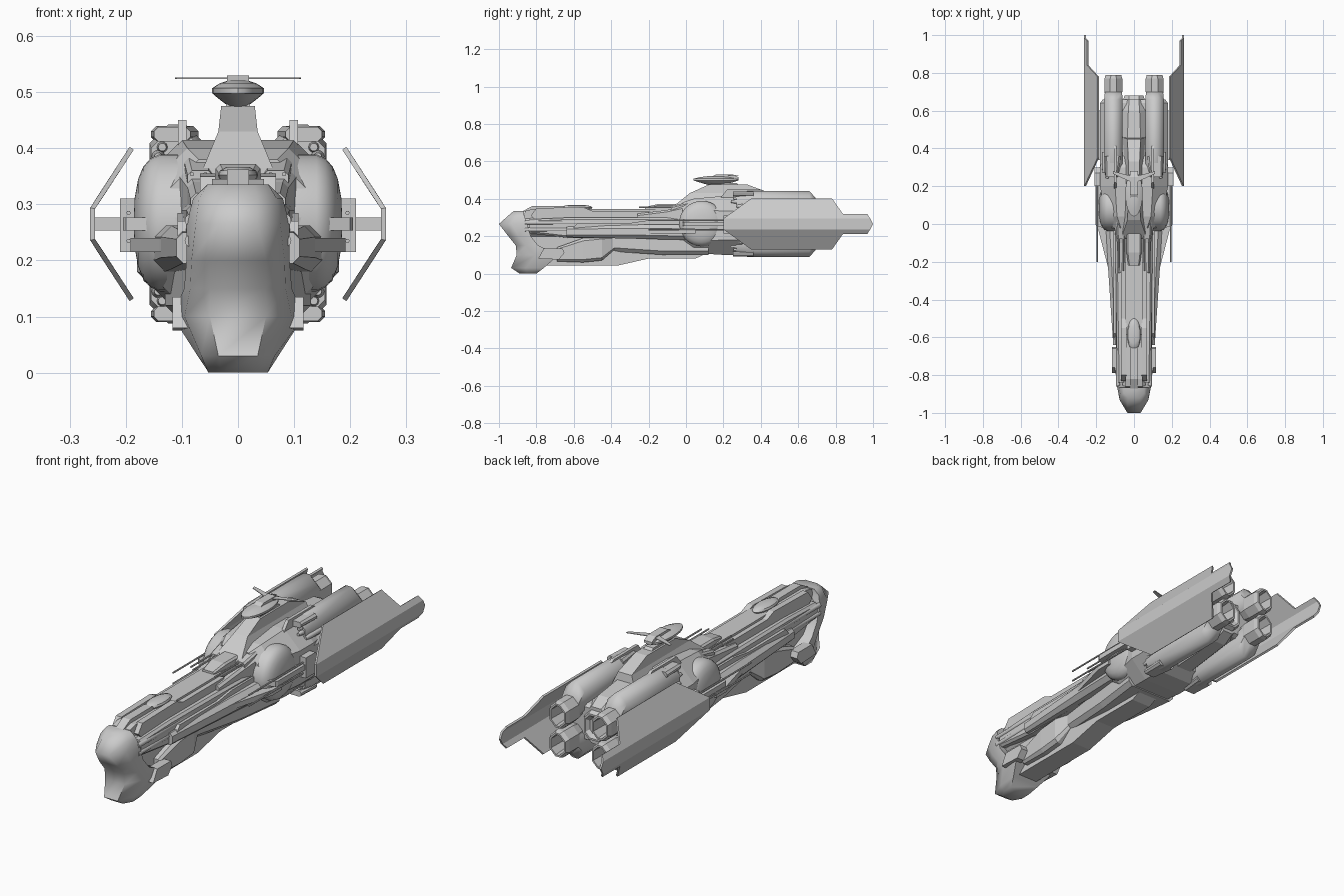
import bpy, bmesh, math

def make(name, verts, faces, mirror=False, smooth=0):
    me = bpy.data.meshes.new(name)
    me.from_pydata(verts, [], faces)
    bm = bmesh.new()
    bm.from_mesh(me)
    bmesh.ops.remove_doubles(bm, verts=bm.verts, dist=1e-5)
    bmesh.ops.recalc_face_normals(bm, faces=bm.faces)
    bm.to_mesh(me)
    bm.free()
    ob = bpy.data.objects.new(name, me)
    bpy.context.collection.objects.link(ob)
    if mirror:
        ob.modifiers.new("mirror", 'MIRROR')
    if smooth:
        bpy.ops.object.select_all(action='DESELECT')
        ob.select_set(True)
        bpy.context.view_layer.objects.active = ob
        bpy.ops.object.shade_smooth_by_angle(angle=math.radians(smooth))
    return ob

def loft(name, rings, mirror=False, smooth=0):
    n = len(rings[0])
    verts = [p for r in rings for p in r]
    faces = [list(range(n)), list(range((len(rings) - 1) * n, len(rings) * n))]
    for k in range(len(rings) - 1):
        for i in range(n):
            j = (i + 1) % n
            faces.append([k*n + i, k*n + j, (k+1)*n + j, (k+1)*n + i])
    return make(name, verts, faces, mirror, smooth)

def octo(y, x0, x1, z0, z1, c=0.02):
    # chamfered rectangle across the hull
    return [(x0+c, y, z0), (x1-c, y, z0), (x1, y, z0+c), (x1, y, z1-c),
            (x1-c, y, z1), (x0+c, y, z1), (x0, y, z1-c), (x0, y, z0+c)]

def hull(name, secs, mirror=False, smooth=0):
    return loft(name, [octo(*s) for s in secs], mirror, smooth)

def prism(name, outline, x0, x1, mirror=False):
    return loft(name, [[(x, y, z) for y, z in outline] for x in (x0, x1)], mirror)

def deck(name, outline, z0, z1, mirror=False):
    return loft(name, [[(x, y, z) for x, y in outline] for z in (z0, z1)], mirror)

def rod(name, x, z, r, y0, y1, mirror=True, n=10, tip=1.0):
    ring = lambda y, q: [(x + q*math.cos(2*math.pi*i/n), y, z + q*math.sin(2*math.pi*i/n)) for i in range(n)]
    return loft(name, [ring(y0, r*tip), ring(y0 + min(0.03, (y1-y0)/3), r), ring(y1, r)], mirror, 40)

# armoured bow: z, front y, front half width, back y, back half width
bow = [(0, -.89, .03, -.80, .052), (.03, -.935, .035, -.76, .072), (.10, -.905, .05, -.68, .117),
       (.15, -.91, .05, -.79, .096), (.20, -.95, .05, -.83, .092), (.265, -1, .035, -.85, .092),
       (.31, -.95, .035, -.865, .08), (.335, -.92, .03, -.865, .055)]
loft("bow_armour", [[(-w, f, z), (w, f, z), ((w+v)/2+.012, (f*.55+b*.45), z), (v, b, z), (-v, b, z),
                     (-(w+v)/2-.012, (f*.55+b*.45), z)] for z, f, w, b, v in bow], smooth=65)
prism("bow_cheek", [(-.79, .08), (-.76, .135), (-.66, .135), (-.65, .11), (-.68, .075)], .075, .117, True)

# long neck beams
hull("neck_core", [(-.88, -.06, .06, .19, .30), (.1, -.075, .075, .19, .32)])
hull("neck_side_beam", [(-.84, .045, .088, .215, .29, .01), (-.62, .045, .092, .19, .30, .01), (.0, .05, .10, .19, .30, .01)], True)
prism("neck_spine", [(-.87, .29), (-.86, .335), (-.82, .345), (-.1, .345), (.0, .30)], -.046, .046)
prism("neck_top_rail", [(-.83, .31), (-.80, .35), (-.55, .355), (-.5, .335), (-.2, .335), (-.2, .28), (-.8, .28)], .04, .068, True)
prism("spine_fin", [(-.88, .33), (-.82, .362), (-.66, .362), (-.62, .34)], -.02, .02)
for i, (z, y0, y1) in enumerate([(.272, -.86, -.4), (.235, -.86, -.5)]):
    rod("neck_pipe_%d" % i, .084, z, .011, y0, y1)

# oval blister on the spine
loft("spine_blister", [[(.036*s*math.cos(a*math.pi/10), -.585+.085*s*math.sin(a*math.pi/10), z) for a in range(20)]
                       for z, s in ((.335, .8), (.352, 1), (.36, .9), (.367, .55))], smooth=35)

# keel
prism("keel", [(-.78, .042), (-.37, .042), (-.2, .08), (.05, .08), (.16, .13), (.16, .22), (-.84, .22), (-.80, .12)], -.05, .05)
hull("keel_flank", [(-.69, .03, .08, .065, .14, .01), (-.55, .03, .088, .06, .19, .015), (-.45, .03, .088, .07, .2, .015),
                    (-.38, .03, .06, .13, .2, .01)], True)
hull("belly_hull", [(-.42, -.06, .06, .12, .22), (-.12, -.10, .10, .10, .24), (.12, -.13, .13, .10, .24)])

# tapered side pods and shoulder wings
hull("side_pod", [(-.64, .07, .11, .195, .25, .012), (-.22, .07, .138, .185, .262, .02), (.0, .07, .15, .18, .262, .02)], True)
prism("pod_ridge", [(-.62, .225), (-.58, .27), (-.3, .27), (-.2, .285), (0, .285), (0, .22)], .08, .108, True)
deck("shoulder_wing", [(.10, -.4), (.14, -.22), (.192, -.02), (.192, .05), (.08, .05)], .215, .24, True)
deck("wing_rim", [(.10, -.04), (.2, -.01), (.205, .0), (.205, .28), (.13, .35), (.08, .35)], .253, .277, True)

# main body with side turrets
hull("main_body", [(-.02, -.12, .12, .14, .38, .05), (.04, -.15, .15, .11, .40, .06), (.20, -.18, .18, .10, .415, .08),
                   (.30, -.18, .18, .10, .415, .08), (.36, -.165, .165, .13, .39, .06)])
N = 32
loft("side_turret_dome", [[(x, .085+r*math.cos(2*math.pi*i/N), .267+r*math.sin(2*math.pi*i/N)) for i in range(N)]
     for x, r in ((.05, .122), (.14, .122), (.156, .115), (.169, .1), (.178, .078), (.184, .045), (.186, .003))], True, 35)
prism("wing_block", [(.2, .215), (.2, .31), (.27, .31), (.3, .28), (.3, .245), (.27, .215)], .14, .21, True)
for i, z in enumerate((.235, .285)):
    rod("side_gun_%d" % i, .195, z, .004, -.2, .22, n=6)
hull("front_shoulder", [(-.26, .05, .085, .28, .32, .01), (-.1, .05, .09, .27, .34, .01), (.08, .05, .12, .27, .39, .02)], True)
for i, x in enumerate((.058, .082)):
    rod("dorsal_gun_%d" % i, x, .354, .004, -.25 + .02*i, .05, n=6)
hull("dorsal_gun_housing", [(-.08, .045, .09, .33, .36, .008), (.08, .045, .1, .33, .40, .008)], True)

# command tower
hull("tower_front", [(-.22, -.03, .03, .33, .355, .006), (-.15, -.04, .04, .33, .372, .008), (-.04, -.04, .04, .33, .372, .008)])
loft("tower", [[(-w, f, z), (w, f, z), (w, b, z), (-w, b, z)] for z, w, f, b in
               ((.35, .062, -.08, .46), (.365, .062, -.06, .46), (.43, .035, .02, .45), (.475, .03, .12, .33))])
prism("tower_neck", [(.1, .45), (.14, .485), (.27, .485), (.31, .45)], -.021, .021)
loft("bridge_pod", [[(.046*s*math.cos(a*math.pi/12), .16+.12*s*math.sin(a*math.pi/12), z) for a in range(24)]
                    for z, s in ((.474, .35), (.49, .8), (.498, 1), (.507, 1), (.516, .7), (.521, .35))], smooth=35)
prism("bridge_crest", [(.12, .51), (.16, .53), (.25, .53), (.28, .515), (.28, .505)], -.02, .02)
deck("antenna_vane", [(0, .215), (.11, .265), (.112, .28), (0, .25)], .523, .526, True)
prism("tower_fin", [(.18, .40), (.22, .45), (.40, .45), (.45, .42), (.45, .40)], .092, .107, True)

# engine section
hull("engine_core", [(.3, -.18, .18, .18, .35, .03), (.64, -.18, .18, .18, .35, .03), (.66, -.165, .165, .19, .34, .03)])
hull("engine_spine", [(.3, -.07, .07, .12, .41, .03), (.60, -.06, .06, .15, .38, .03), (.66, -.055, .055, .18, .35, .03)])

def both(ring, upper):
    return [(x, y, z if upper else .53 - z) for x, y, z in ring]

for upper in (True, False):
    tag = "upper" if upper else "lower"
    # rounded hood, open nozzle and feed pipes of each nacelle
    loft(tag + "_nacelle", [both(octo(*s), upper) for s in
         ((.27, .065, .155, .31, .42, .02), (.33, .06, .158, .29, .442, .033),
          (.66, .06, .158, .29, .442, .033), (.70, .064, .154, .28, .395, .03))], True, 50)
    loft(tag + "_nozzle", [both(octo(*s), upper) for s in
         ((.66, .07, .148, .28, .38, .025), (.70, .062, .156, .272, .393, .03), (.77, .062, .156, .272, .393, .03),
          (.79, .068, .15, .278, .387, .03), (.79, .076, .142, .286, .379, .025), (.68, .08, .138, .292, .373, .02))], True)
    for i, (x, z) in enumerate(((.142, .385), (.135, .402), (.158, .36))):
        rod("%s_feed_pipe_%d" % (tag, i), x, z if upper else .53 - z, .012, .24 + .015*i, .38, tip=.6)
    loft(tag + "_intake_lip", [both(octo(*s), upper) for s in
         ((.25, .085, .15, .412, .438, .008), (.36, .07, .155, .41, .44, .01))], True)

# central thruster, an open octagonal tube
hull("centre_thruster", [(.6, -.05, .05, .20, .33, .025), (.66, -.056, .056, .195, .335, .03), (.68, -.05, .05, .205, .325, .025),
                         (.68, -.042, .042, .213, .317, .022), (.665, -.03, .03, .23, .30, .015)])

# folded side shields
up = [(.2, .293), (.35, .40), (.78, .40), (.84, .315), (.97, .315), (.985, .293)]
mid = [(.2, .293), (.985, .293), (1, .265), (.985, .237), (.2, .237)]
low = [(y, .53 - z) for y, z in reversed(up)]
pts, faces = [], []
for poly in (up, mid, low):
    faces.append(list(range(len(pts), len(pts) + len(poly))))
    pts += [(.259 - max(0, abs(z - .265) - .028) * .65, y, z) for y, z in poly]
shield = make("side_shield", pts, faces)
sol = shield.modifiers.new("thickness", 'SOLIDIFY')
sol.thickness, sol.offset = .009, 0
shield.modifiers.new("mirror", 'MIRROR')
prism("shield_strut", [(.34, .253), (.34, .277), (.6, .277), (.6, .253)], .15, .256, True)
